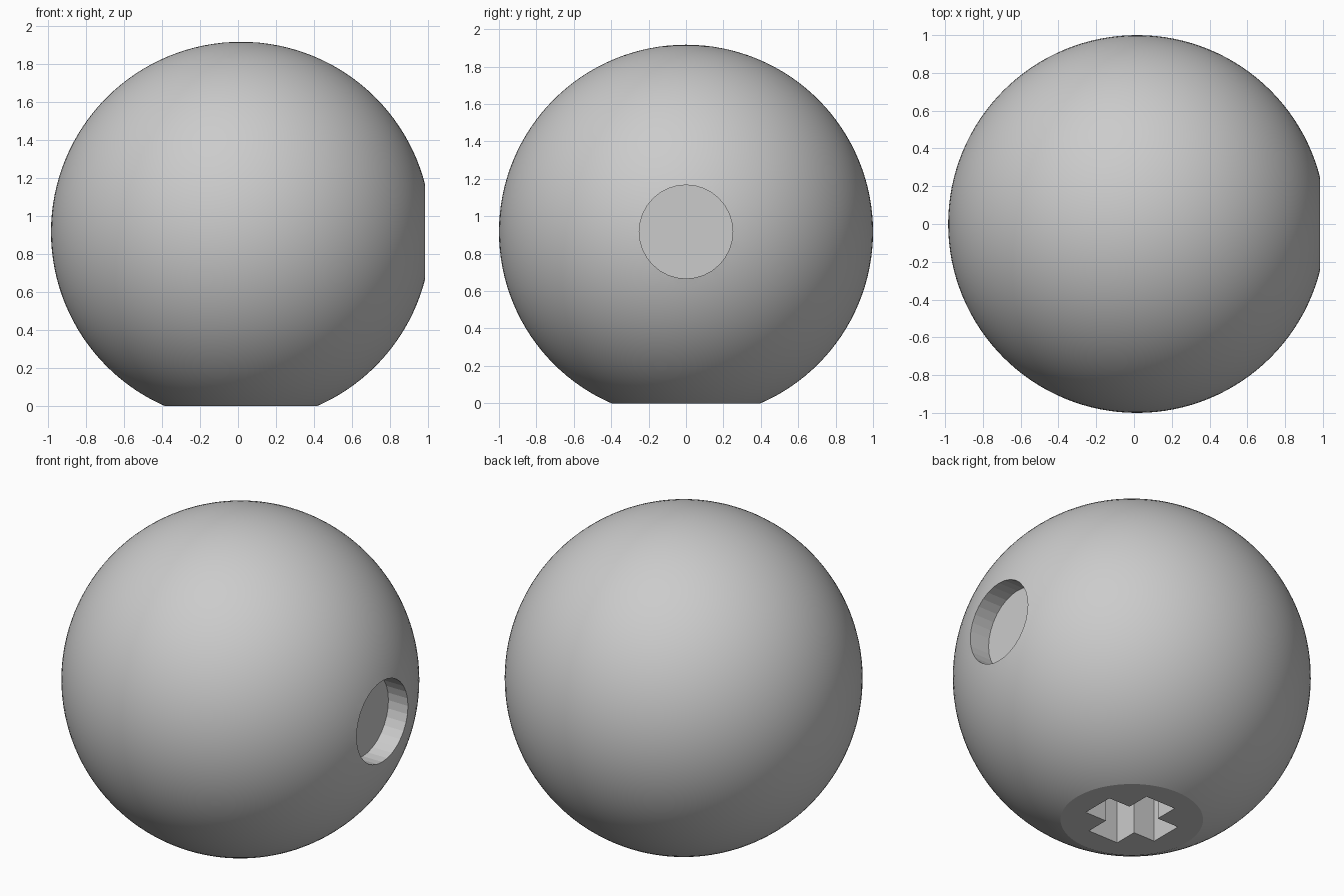
import bpy
import bmesh
import math
from mathutils import Matrix, Vector

default_cube = bpy.data.objects.get("Cube")
if default_cube:
    bpy.data.objects.remove(default_cube)

CENTRE = Vector((0.016, 0, 0.917))
SOCKET_RADIUS, SOCKET_FLOOR = 0.25, 0.835
ARM, HALF_WIDTH, SLOT_DEPTH = 0.25, 0.103, 0.4

grey = bpy.data.materials.new("plain grey")
grey.use_nodes = True
grey.diffuse_color = (0.6, 0.6, 0.6, 1)
grey.node_tree.nodes["Principled BSDF"].inputs["Base Color"].default_value = (0.6, 0.6, 0.6, 1)


def make_object(name, bm):
    bmesh.ops.recalc_face_normals(bm, faces=bm.faces)
    mesh = bpy.data.meshes.new(name)
    bm.to_mesh(mesh)
    bm.free()
    mesh.materials.append(grey)
    obj = bpy.data.objects.new(name, mesh)
    bpy.context.collection.objects.link(obj)
    return obj


def cut(target, cutter):
    bpy.context.view_layer.objects.active = target
    mod = target.modifiers.new(cutter.name, 'BOOLEAN')
    mod.operation = 'DIFFERENCE'
    mod.solver = 'EXACT'
    mod.object = cutter
    bpy.ops.object.modifier_apply(modifier=mod.name)
    bpy.data.objects.remove(cutter)


# Ball with a flat base
bm = bmesh.new()
bmesh.ops.create_uvsphere(bm, u_segments=128, v_segments=64, radius=1,
                          matrix=Matrix.Translation(CENTRE))
base = bmesh.ops.bisect_plane(bm, geom=bm.verts[:] + bm.edges[:] + bm.faces[:],
                              plane_co=(0, 0, 0), plane_no=(0, 0, -1), clear_outer=True)
rim = [e for e in base["geom_cut"] if isinstance(e, bmesh.types.BMEdge)]
bmesh.ops.contextual_create(bm, geom=rim)
ball = make_object("ball", bm)

# Round socket in the side
bm = bmesh.new()
length = 0.5
place = Matrix.Translation(CENTRE + Vector((SOCKET_FLOOR + length / 2, 0, 0)))
bmesh.ops.create_cone(bm, cap_ends=True, segments=32, radius1=SOCKET_RADIUS,
                      radius2=SOCKET_RADIUS, depth=length,
                      matrix=place @ Matrix.Rotation(math.pi / 2, 4, 'Y'))
cut(ball, make_object("side_socket_cutter", bm))

# Cross-shaped slot in the base
bm = bmesh.new()
arm_end = [(HALF_WIDTH, HALF_WIDTH), (HALF_WIDTH, ARM), (-HALF_WIDTH, ARM)]
outline = []
for quarter in range(4):
    turn = Matrix.Rotation(quarter * math.pi / 2, 3, 'Z')
    for x, y in arm_end:
        point = turn @ Vector((x, y, 0))
        outline.append(bm.verts.new((point.x + CENTRE.x, point.y, -0.1)))
face = bm.faces.new(outline)
top = bmesh.ops.extrude_face_region(bm, geom=[face])
bmesh.ops.translate(bm, vec=(0, 0, SLOT_DEPTH + 0.1),
                    verts=[v for v in top["geom"] if isinstance(v, bmesh.types.BMVert)])
cut(ball, make_object("cross_slot_cutter", bm))

# Smooth ball, crisp rims and faceted socket wall
bpy.ops.object.select_all(action='DESELECT')
ball.select_set(True)
bpy.context.view_layer.objects.active = ball
bpy.ops.object.shade_smooth_by_angle(angle=math.radians(10))
